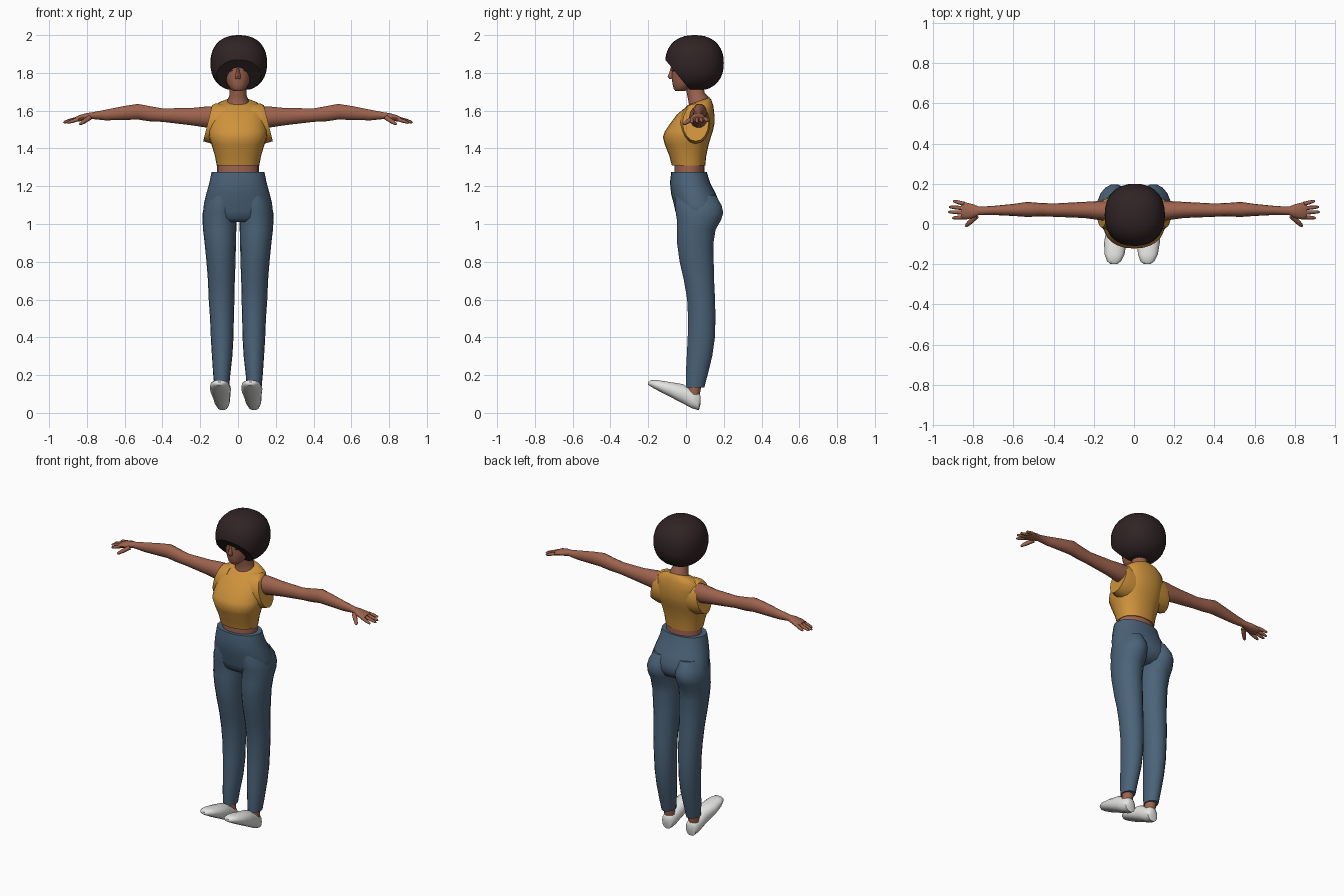
import bpy, bmesh, math
from mathutils import Vector


def material(name, rgb):
    m = bpy.data.materials.new(name)
    m.diffuse_color = (*rgb, 1)
    return m


SKIN = material("brown skin", (0.34, 0.125, 0.075))
HAIR = material("dark hair", (0.03, 0.017, 0.018))
TOP = material("mustard cloth", (0.62, 0.29, 0.045))
DENIM = material("blue denim", (0.07, 0.125, 0.19))
WHITE = material("white shoe", (0.78, 0.78, 0.76))


def finish(bm, name, mat, angle=50):
    bmesh.ops.recalc_face_normals(bm, faces=bm.faces)
    me = bpy.data.meshes.new(name)
    bm.to_mesh(me)
    bm.free()
    ob = bpy.data.objects.new(name, me)
    bpy.context.collection.objects.link(ob)
    me.materials.append(mat)
    bpy.ops.object.select_all(action='DESELECT')
    ob.select_set(True)
    bpy.context.view_layer.objects.active = ob
    bpy.ops.object.shade_smooth_by_angle(angle=math.radians(angle))
    return ob


def loft(name, rings, mat, n=16, power=2.0):
    """Skin a row of rounded rings, each given as centre, half axis u, half axis v."""
    bm = bmesh.new()
    rows = []
    for c, u, v in rings:
        row = []
        for i in range(n):
            a = 2 * math.pi * i / n
            ca, sa = math.cos(a), math.sin(a)
            p = math.copysign(abs(ca) ** (2 / power), ca)
            q = math.copysign(abs(sa) ** (2 / power), sa)
            row.append(bm.verts.new(Vector(c) + Vector(u) * p + Vector(v) * q))
        rows.append(row)
    for a, b in zip(rows, rows[1:]):
        for i in range(n):
            j = (i + 1) % n
            bm.faces.new((a[i], a[j], b[j], b[i]))
    bm.faces.new(rows[0])
    bm.faces.new(rows[-1])
    return finish(bm, name, mat)


def upright(z, cx, hw, yf, yb, tilt=0):
    """Horizontal ring; tilt raises its back and lowers its front."""
    return (cx, (yf + yb) / 2, z), (hw, 0, 0), (0, (yb - yf) / 2, tilt)


def sideways(s, x, z0, z1, yf, yb, tilt=0):
    """Ring across an arm on side s; tilt moves its upper edge inward."""
    return ((s * x, (yf + yb) / 2, (z0 + z1) / 2), (0, (yb - yf) / 2, 0),
            (-s * tilt, 0, (z1 - z0) / 2))


# Torso: bare waist, sleeveless top, neck
loft("waist", [upright(z, 0, .11, -.06, .098) for z in (1.25, 1.34)], SKIN, 20)
loft("crop_top", [upright(z, 0, *r) for z, *r in (
    (1.31, .113, -.075, .102), (1.36, .122, -.088, .107), (1.42, .14, -.112, .12),
    (1.46, .154, -.122, .132), (1.49, .155, -.112, .142), (1.53, .15, -.085, .15),
    (1.58, .145, -.048, .15), (1.615, .138, -.018, .145, .01),
    (1.638, .105, .0, .135, .018), (1.65, .065, .01, .125, .02))], TOP, 24, 2.25)
loft("neck", [upright(1.62, 0, .062, .005, .12, .02), upright(1.655, 0, .056, .015, .118, .02),
              upright(1.685, 0, .044, .008, .098, .01), upright(1.76, 0, .044, -.01, .09)], SKIN)

# Head and face
loft("head", [upright(z, 0, *r) for z, *r in (
    (1.703, .022, -.055, -.01), (1.715, .04, -.065, .02), (1.74, .057, -.071, .06),
    (1.77, .069, -.076, .09), (1.81, .077, -.077, .11), (1.85, .08, -.079, .12),
    (1.9, .078, -.075, .12))], SKIN, 20)
loft("nose", [upright(1.768, 0, .012, -.088, -.06), upright(1.782, 0, .015, -.098, -.06),
              upright(1.80, 0, .01, -.089, -.06), upright(1.835, 0, .006, -.079, -.06)], SKIN, 8)
for s in (-1, 1):
    loft("eye", [((s * .036, y, 1.812), (.011, 0, 0), (0, 0, .004))
                 for y in (-.0715, -.0675)], HAIR, 8)

# Rounded hair, sliced away in front of the face
bm = bmesh.new()
bmesh.ops.create_uvsphere(bm, u_segments=28, v_segments=18, radius=1)
for v in bm.verts:
    v.co *= sum(abs(c) ** 2.3 for c in v.co) ** (-1 / 2.3)
    v.co = Vector((.004 + .15 * v.co.x, .045 + .155 * v.co.y, 1.852 + .148 * v.co.z))
for point, normal in (((0, -.11, 1.87), (0, -.16, -.13)), ((0, .1, 1.712), (0, 0, -1))):
    cut = bmesh.ops.bisect_plane(bm, geom=bm.verts[:] + bm.edges[:] + bm.faces[:],
                                 plane_co=point, plane_no=normal, clear_outer=True)
    edges = [e for e in cut["geom_cut"] if isinstance(e, bmesh.types.BMEdge)]
    bmesh.ops.contextual_create(bm, geom=edges)
finish(bm, "hair", HAIR, 40)

# Trouser seat
loft("trouser_hips", [upright(z, 0, *r) for z, *r in (
    (1.275, .14, -.078, .11), (1.22, .151, -.085, .127), (1.16, .168, -.079, .158),
    (1.11, .18, -.066, .178), (1.07, .184, -.057, .18), (1.03, .17, -.045, .16),
    (1.01, .12, -.02, .12))], DENIM, 24, 2.2)

LEG = ((1.15, .085, .07, -.06, .16), (1.10, .093, .085, -.061, .19),
       (1.06, .097, .09, -.056, .199), (1.02, .098, .09, -.05, .187),
       (.97, .097, .088, -.05, .158), (.9, .094, .083, -.049, .147),
       (.8, .09, .077, -.035, .148), (.7, .088, .071, -.012, .15),
       (.6, .087, .068, .005, .155), (.5, .085, .063, .01, .157),
       (.4, .084, .06, .008, .154), (.3, .084, .054, .003, .14),
       (.2, .086, .045, -.002, .115), (.135, .086, .039, -.001, .098))
SHOE = ((.078, .05, .09, .018), (.068, .013, .105, .035), (.03, .024, .122, .043),
        (-.015, .048, .153, .047), (-.09, .087, .165, .056), (-.15, .118, .174, .05),
        (-.185, .138, .174, .035), (-.2, .148, .164, .016))
ARM = ((.09, 1.52, 1.62, .02, .115), (.16, 1.508, 1.624, .018, .115),
       (.25, 1.522, 1.615, .03, .11), (.4, 1.54, 1.613, .036, .102),
       (.47, 1.543, 1.625, .038, .105), (.53, 1.552, 1.637, .035, .11),
       (.6, 1.55, 1.626, .04, .1), (.7, 1.548, 1.606, .045, .09),
       (.77, 1.555, 1.592, .045, .086), (.80, 1.55, 1.588, .03, .098),
       (.84, 1.543, 1.577, .022, .108), (.86, 1.543, 1.567, .03, .104))
# Finger and thumb lines: root to tip
DIGITS = (((.845, .1, 1.56), (.90, .115, 1.545)), ((.85, .079, 1.558), (.921, .085, 1.54)),
          ((.85, .057, 1.556), (.925, .06, 1.537)), ((.845, .034, 1.555), (.905, .03, 1.535)),
          ((.785, .04, 1.563), (.838, -.012, 1.528)))

for s, side in ((-1, "left"), (1, "right")):
    # Leg, ankle and raised shoe
    loft(side + "_trouser_leg", [upright(z, s * cx, *r) for z, cx, *r in LEG], DENIM, 18)
    loft(side + "_ankle", [upright(.19, s * .086, .033, .012, .09),
                           upright(.08, s * .084, .032, .01, .07)], SKIN, 12)
    loft(side + "_shoe", [((s * .083 + .07 * (y - .05), y, (a + b) / 2),
                           (w, 0, 0), (0, 0, (b - a) / 2)) for y, a, b, w in SHOE],
         WHITE, 14, 2.3)
    # Loose armhole, arm and hand
    loft(side + "_armhole", [sideways(s, .07, 1.42, 1.635, -.04, .13),
                             sideways(s, .13, 1.425, 1.638, -.03, .128, .01),
                             sideways(s, .16, 1.438, 1.63, -.018, .12, .024)], TOP, 16)
    loft(side + "_arm", [sideways(s, *r) for r in ARM], SKIN, 14)
    for i, (root, tip) in enumerate(DIGITS):
        a, b = Vector(root), Vector(tip)
        a.x, b.x = a.x * s, b.x * s
        d = (b - a).normalized()
        u = d.cross(Vector((0, 0, 1))).normalized()
        v = u.cross(d)
        w = .014 if i == 4 else .0105
        loft(side + ("_thumb" if i == 4 else "_finger"),
             [(a.lerp(b, t), u * w * k, v * w * k) for t, k in
              ((0, 1), (.55, .9), (.9, .65), (1, .3))], SKIN, 8)
